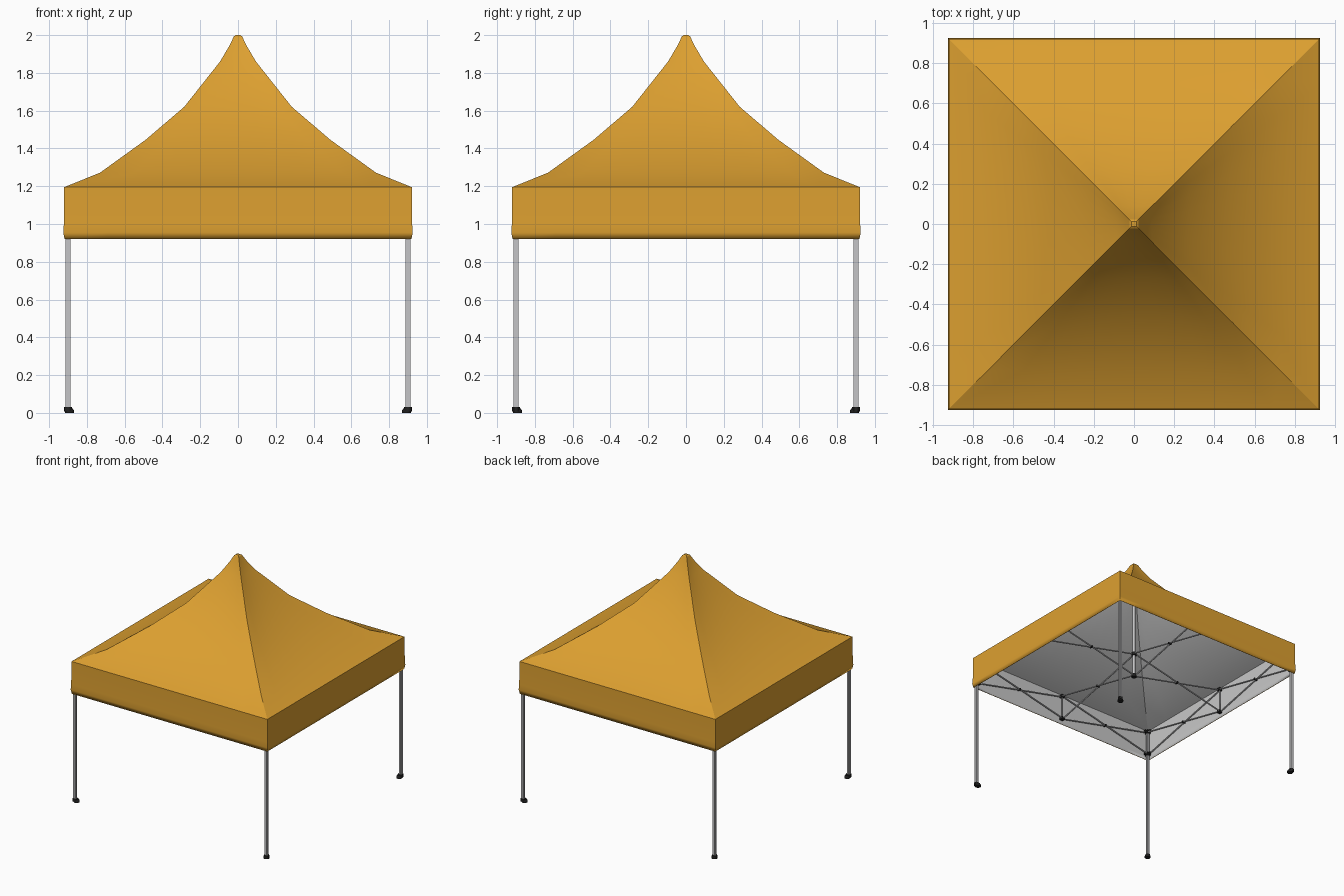
import bpy, bmesh, math
from mathutils import Vector, Matrix

if "Cube" in bpy.data.objects:
    bpy.data.objects.remove(bpy.data.objects["Cube"])


def material(name, rgb):
    m = bpy.data.materials.new(name)
    m.diffuse_color = (*rgb, 1)
    m.use_nodes = True
    m.node_tree.nodes["Principled BSDF"].inputs["Base Color"].default_value = m.diffuse_color
    return m


ORANGE = material("orange fabric", (0.72, 0.35, 0.03))
LINING = material("grey lining", (0.58, 0.58, 0.58))
METAL = material("light metal", (0.56, 0.56, 0.57))
BLACK = material("black plastic", (0.015, 0.015, 0.015))


def finish(bm, name, mats, angle=30):
    bmesh.ops.recalc_face_normals(bm, faces=bm.faces)
    me = bpy.data.meshes.new(name)
    bm.to_mesh(me)
    bm.free()
    ob = bpy.data.objects.new(name, me)
    bpy.context.collection.objects.link(ob)
    for m in mats:
        me.materials.append(m)
    bpy.ops.object.select_all(action='DESELECT')
    ob.select_set(True)
    bpy.context.view_layer.objects.active = ob
    bpy.ops.object.shade_smooth_by_angle(angle=math.radians(angle))
    return ob


def bar(bm, a, b, r, sides=8, r2=None):
    """Tube between two points."""
    a, b = Vector(a), Vector(b)
    d = b - a
    rot = d.to_track_quat('Z', 'Y').to_matrix().to_4x4()
    bmesh.ops.create_cone(bm, cap_ends=True, segments=sides, radius1=r,
                          radius2=r if r2 is None else r2, depth=d.length,
                          matrix=Matrix.Translation((a + b) / 2) @ rot)


def box(bm, c, size):
    m = Matrix.Translation(c) @ Matrix.Diagonal((*size, 1))
    return bmesh.ops.create_cube(bm, size=1, matrix=m)['verts']


# Canopy: square rings from the hem to the peak, faces sagging between hips
PROFILE = [(0.918, 0.92, 0), (0.925, 0.955, 0), (0.922, 1.0, 0), (0.92, 1.195, 0),
           (0.73, 1.272, 0.006), (0.49, 1.445, 0.014), (0.285, 1.62, 0.014),
           (0.095, 1.86, 0.008), (0.045, 1.945, 0.002), (0.022, 1.993, 0), (0.012, 2.0, 0)]
N = 8
bm = bmesh.new()
rings = []
for half, z, sag in PROFILE:
    ring = []
    for side in range(4):
        rot = Matrix.Rotation(side * math.pi / 2, 3, 'Z')
        for i in range(N):
            t = -1 + 2 * i / N
            ring.append(bm.verts.new(rot @ Vector((half * t, -half + sag * (1 - t * t), z))))
    rings.append(ring)
for lo, hi in zip(rings, rings[1:]):
    for i in range(4 * N):
        j = (i + 1) % (4 * N)
        bm.faces.new((lo[i], lo[j], hi[j], hi[i]))
bm.faces.new(rings[-1])
canopy = finish(bm, "canopy", [ORANGE, LINING], 21)
sol = canopy.modifiers.new("lining", 'SOLIDIFY')
sol.thickness = 0.004
sol.offset = -1
sol.material_offset = 1

L = 0.9                  # leg and truss line
LOW, HIGH = 0.965, 1.17  # truss joint heights

# Legs, feet and leg brackets
for sx, xn in ((-1, "left"), (1, "right")):
    for sy, yn in ((-1, "front"), (1, "back")):
        x, y = sx * L, sy * L
        bm = bmesh.new()
        box(bm, (x, y, 0.605), (0.026, 0.026, 1.17))
        bmesh.ops.bevel(bm, geom=[e for e in bm.edges if abs(e.verts[0].co.z - e.verts[1].co.z) > 1],
                        offset=0.005, segments=2, affect='EDGES')
        finish(bm, f"{yn}_{xn}_leg", [METAL])

        bm = bmesh.new()
        bar(bm, (x, y, 0.008), (x, y, 0.032), 0.02, 12)
        bar(bm, (x - sx * .008, y - sy * .008, 0), (x - sx * .008, y - sy * .008, 0.012), 0.024, 16)
        bar(bm, (x - sx * .008, y - sy * .008, 0.012), (x - sx * .008, y - sy * .008, 0.024), 0.024, 16, 0.017)
        finish(bm, f"{yn}_{xn}_foot", [BLACK])

        bm = bmesh.new()
        for z in (LOW, HIGH):
            box(bm, (x, y, z), (0.033, 0.033, 0.03))
            box(bm, (x - sx * .024, y, z), (0.02, 0.016, 0.022))
            box(bm, (x, y - sy * .024, z), (0.016, 0.02, 0.022))
        finish(bm, f"{yn}_{xn}_leg_brackets", [BLACK])


# Scissor trusses: a crossed pair of bars with a pivot
def scissor(name, a, b):
    a, b = Vector((*a, 0)), Vector((*b, 0))
    d = (b - a).normalized()
    n = Vector((-d.y, d.x, 0)) * 0.006
    lo, hi = Vector((0, 0, LOW)), Vector((0, 0, HIGH))
    bm = bmesh.new()
    bar(bm, a + lo + n, b + hi + n, 0.0065, 6)
    bar(bm, a + hi - n, b + lo - n, 0.0065, 6)
    finish(bm, name, [METAL])
    mid = (a + b + lo + hi) / 2
    bm = bmesh.new()
    bar(bm, mid - n * 2.3, mid + n * 2.3, 0.009, 10)
    finish(bm, name + "_pivot", [BLACK])


for k, side in enumerate(("front", "right", "back", "left")):
    rot = Matrix.Rotation(k * math.pi / 2, 2)
    mid = rot @ Vector((0, -L))
    scissor(f"{side}_truss_a", rot @ Vector((-L, -L)), mid)
    scissor(f"{side}_truss_b", mid, rot @ Vector((L, -L)))
    scissor(f"{side}_centre_truss", (0, 0), mid)
    # joint post and brackets in the middle of each side
    bm = bmesh.new()
    bar(bm, (*mid, LOW), (*mid, HIGH), 0.006, 8)
    finish(bm, f"{side}_joint_post", [METAL])
    bm = bmesh.new()
    for z in (LOW, HIGH):
        box(bm, (*mid, z), (0.03, 0.03, 0.022))
    finish(bm, f"{side}_joint_brackets", [BLACK])

# Centre pole with hubs, holding up the peak
bm = bmesh.new()
bar(bm, (0, 0, LOW - 0.01), (0, 0, 1.96), 0.012, 12)
finish(bm, "centre_pole", [METAL])
bm = bmesh.new()
for z in (LOW, HIGH - 0.005):
    bar(bm, (0, 0, z - 0.013), (0, 0, z + 0.013), 0.022, 12)
finish(bm, "centre_hubs", [BLACK])
